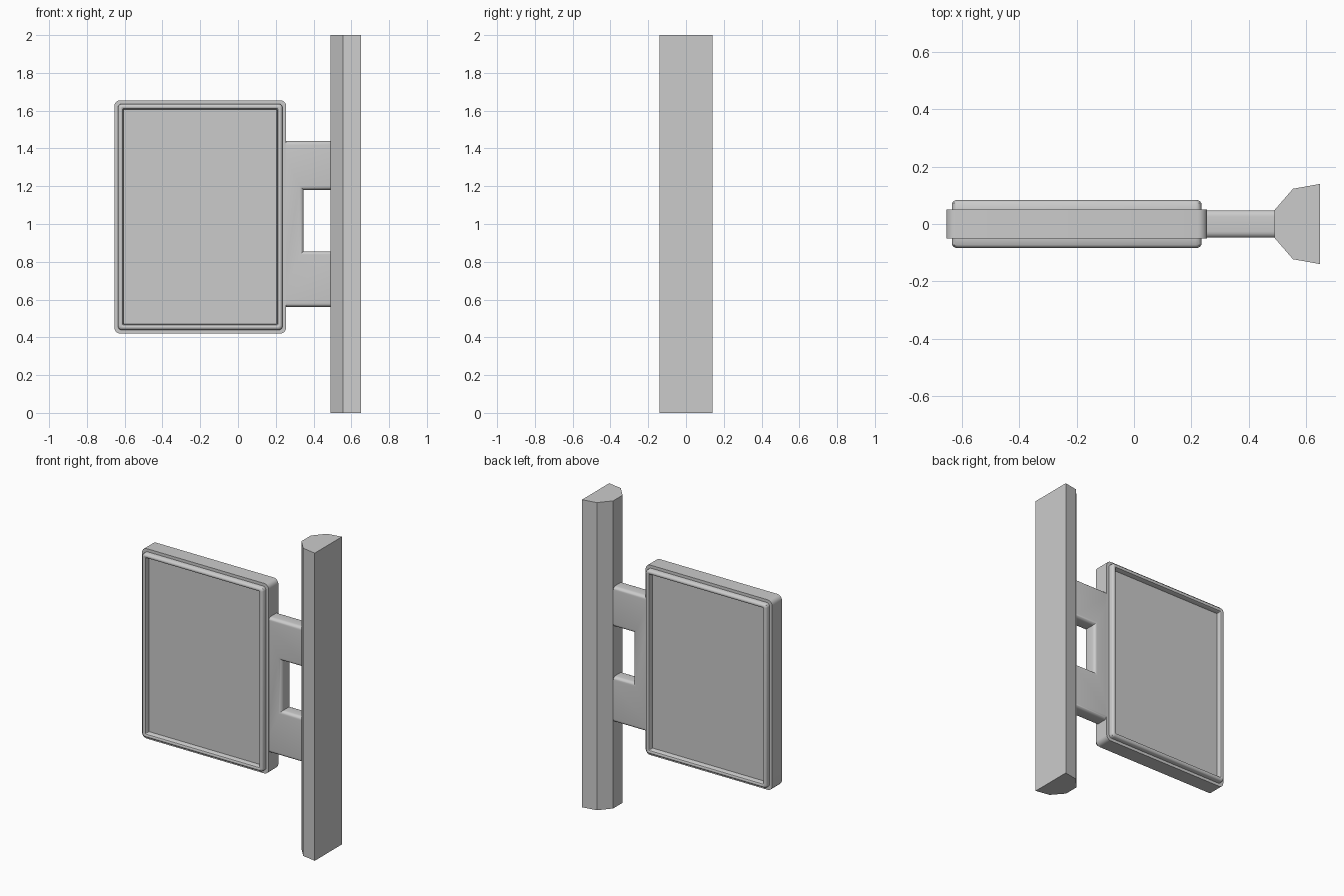
import bpy, bmesh, math

if "Cube" in bpy.data.objects:
    bpy.data.objects.remove(bpy.data.objects["Cube"])


def finish(name, bm, smooth=True):
    bmesh.ops.recalc_face_normals(bm, faces=bm.faces[:])
    mesh = bpy.data.meshes.new(name)
    bm.to_mesh(mesh)
    bm.free()
    ob = bpy.data.objects.new(name, mesh)
    bpy.context.collection.objects.link(ob)
    if smooth:
        bpy.ops.object.select_all(action='DESELECT')
        bpy.context.view_layer.objects.active = ob
        ob.select_set(True)
        bpy.ops.object.shade_smooth_by_angle(angle=math.radians(35))
    return ob


def prism(points, offset):
    """Closed polygon of 3D points extruded along offset."""
    bm = bmesh.new()
    face = bm.faces.new([bm.verts.new(p) for p in points])
    geom = bmesh.ops.extrude_face_region(bm, geom=[face])["geom"]
    verts = [g for g in geom if isinstance(g, bmesh.types.BMVert)]
    bmesh.ops.translate(bm, verts=verts, vec=offset)
    return bm


def rounded_rect(x0, x1, z0, z1, r, y, steps=5):
    pts = []
    corners = [(x1 - r, z1 - r), (x0 + r, z1 - r), (x0 + r, z0 + r), (x1 - r, z0 + r)]
    for i, (cx, cz) in enumerate(corners):
        for k in range(steps + 1):
            a = math.pi / 2 * (i + k / steps)
            pts.append((cx + r * math.cos(a), y, cz + r * math.sin(a)))
    return pts


# Wall post with a faceted profile
half = [(0.49, 0.048), (0.555, 0.123), (0.65, 0.14)]
outline = half + [(x, -y) for x, y in reversed(half)]
finish("wall_post", prism([(x, y, 0) for x, y in outline], (0, 0, 2)), smooth=False)

# Double-sided sign box: (inset, y) profile from panel over the bead to the outer wall
side = [(0.05, 0.05), (0.048, 0.07), (0.044, 0.079), (0.037, 0.083), (0.032, 0.083),
        (0.025, 0.080), (0.020, 0.073), (0.019, 0.05), (0.0, 0.05)]
profile = [(i, -y) for i, y in side] + side[::-1]
bm = bmesh.new()
loops = []
for inset, y in profile:
    pts = rounded_rect(-0.655 + inset, 0.255 - inset, 0.42 + inset, 1.655 - inset,
                       max(0.032 - inset * 0.6, 0.003), y)
    loops.append([bm.verts.new(p) for p in pts])
for a, b in zip(loops, loops[1:]):
    for j in range(len(a)):
        k = (j + 1) % len(a)
        bm.faces.new((a[j], a[k], b[k], b[j]))
bm.faces.new(loops[0])
bm.faces.new(loops[-1])
finish("sign_box", bm)

# C-shaped bracket with rounded front and back rims
c_shape = [(0.20, 0.56), (0.52, 0.56), (0.52, 0.855), (0.347, 0.855),
           (0.347, 1.18), (0.52, 1.18), (0.52, 1.44), (0.20, 1.44)]
bm = prism([(x, -0.048, z) for x, z in c_shape], (0, 0.096, 0))
rims = [e for e in bm.edges if abs(e.verts[0].co.y - e.verts[1].co.y) < 1e-5]
bmesh.ops.bevel(bm, geom=rims, offset=0.022, segments=5, profile=0.5, affect='EDGES')
finish("bracket", bm)
